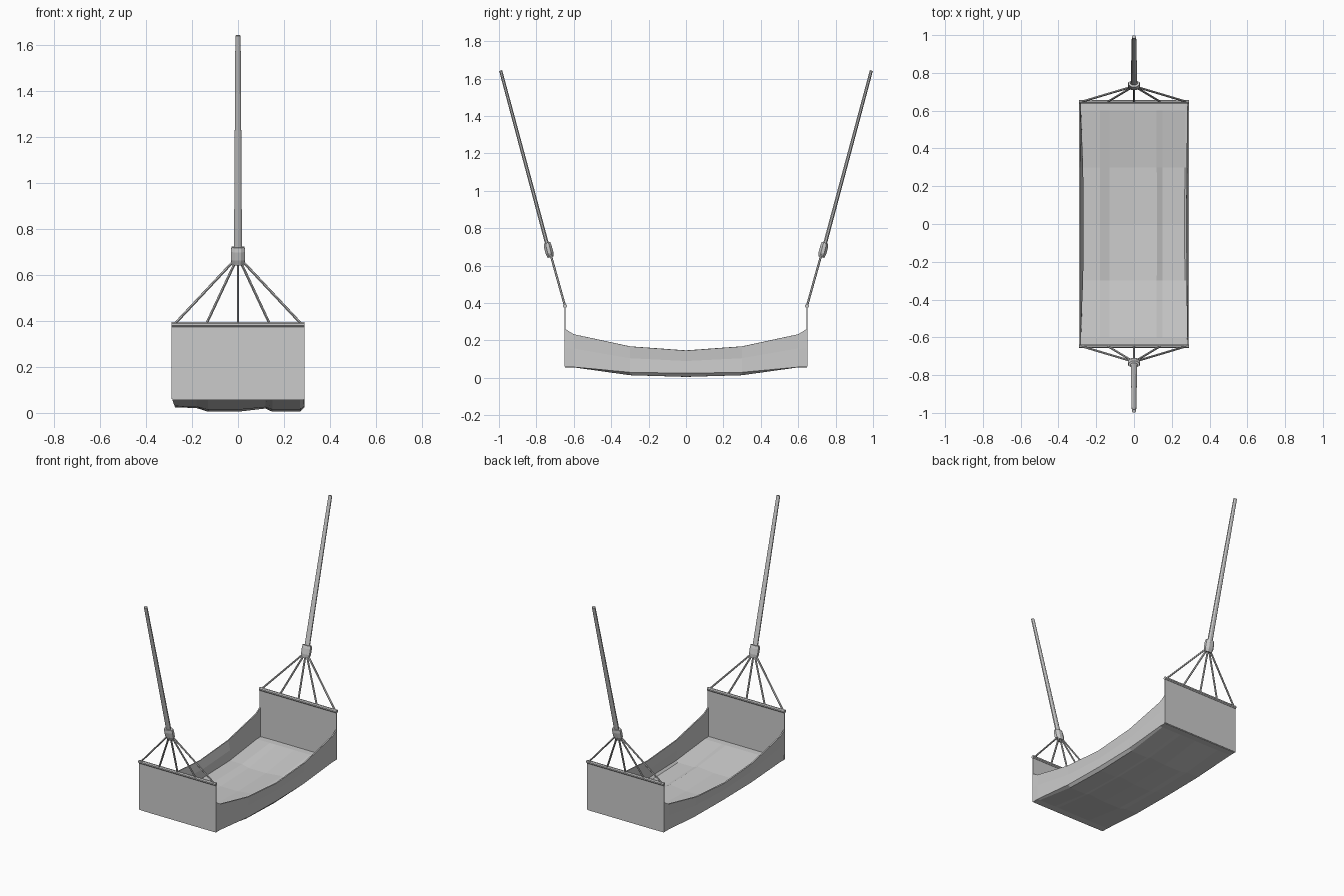
import bpy
from mathutils import Vector, Matrix

if "Cube" in bpy.data.objects:
    bpy.data.objects.remove(bpy.data.objects["Cube"])


def mesh_object(name, verts, faces):
    me = bpy.data.meshes.new(name)
    me.from_pydata([tuple(v) for v in verts], [], faces)
    me.update()
    ob = bpy.data.objects.new(name, me)
    bpy.context.collection.objects.link(ob)
    return ob


def thicken(ob, t):
    mod = ob.modifiers.new("thickness", 'SOLIDIFY')
    mod.thickness = t
    mod.offset = 0


def tube(name, rings, sides):
    """Lofted capped tube; each ring is (centre, x radius, depth radius)."""
    import math
    d = (Vector(rings[-1][0]) - Vector(rings[0][0])).normalized()
    u = Vector((1, 0, 0)) if abs(d.x) < 0.9 else Vector((0, 1, 0))
    u = (u - d * u.dot(d)).normalized()
    w = d.cross(u)
    verts = []
    for c, rx, ry in rings:
        for i in range(sides):
            a = 2 * math.pi * (i + 0.5) / sides
            verts.append(Vector(c) + u * rx * math.cos(a) + w * ry * math.sin(a))
    n = len(rings)
    faces = [(r * sides + i, r * sides + (i + 1) % sides,
              (r + 1) * sides + (i + 1) % sides, (r + 1) * sides + i)
             for r in range(n - 1) for i in range(sides)]
    faces += [tuple(reversed(range(sides))), tuple(range((n - 1) * sides, n * sides))]
    return mesh_object(name, verts, faces)


# Sagging cloth bed: floor and side walls lofted along y
# station: y, floor z, wall middle z, wall top z, wrinkle strength
stations = [(-0.647, 0.06, 0.16, 0.262, 0), (-0.6, 0.06, 0.157, 0.233, 0),
            (-0.3, 0.018, 0.105, 0.168, 0.8), (0, 0.009, 0.09, 0.146, 1),
            (0.3, 0.018, 0.105, 0.168, 0.8), (0.6, 0.06, 0.157, 0.233, 0),
            (0.647, 0.06, 0.16, 0.262, 0)]
floor = [(-0.283, 0.018), (-0.18, 0.016), (-0.13, 0), (0, 0),
         (0.12, 0.014), (0.15, 0), (0.27, 0), (0.285, 0.017)]
verts = []
for y, zf, zm, zt, k in stations:
    verts += [(-0.286, y, zt), (-0.286 + 0.016 * k, y, zm)]
    verts += [(x + (0.012 * k if x == -0.283 else 0), y, zf + dz * k) for x, dz in floor]
    verts += [(0.286 - 0.006 * k, y, zm), (0.286, y, zt)]
cols = len(floor) + 4
faces = [(r * cols + c, r * cols + c + 1, (r + 1) * cols + c + 1, (r + 1) * cols + c)
         for r in range(len(stations) - 1) for c in range(cols - 1)]
thicken(mesh_object("cloth_bed", verts, faces), 0.008)

for s, side in ((-1, "front"), (1, "back")):
    # Upright end panel and its spreader rod
    panel = mesh_object(side + "_end_panel",
                        [(-0.29, s * 0.647, 0.06), (0.29, s * 0.647, 0.06),
                         (0.29, s * 0.647, 0.385), (-0.29, s * 0.647, 0.385)], [(0, 1, 2, 3)])
    thicken(panel, 0.006)
    tube(side + "_spreader_rod", [((-0.29, s * 0.647, 0.385), 0.011, 0.011),
                                  ((0.29, s * 0.647, 0.385), 0.011, 0.011)], 8)
    # Fan of five cords
    for i in range(5):
        f = (i - 2) / 2
        tube(f"{side}_cord_{i + 1}", [((f * 0.275, s * 0.648, 0.388), 0.006, 0.006),
                                      ((f * 0.02, s * 0.724, 0.66), 0.006, 0.006)], 6)
    # Wrapped collar
    tube(side + "_collar", [((0, s * 0.724, 0.645), 0.026, 0.017),
                            ((0, s * 0.730, 0.668), 0.034, 0.023),
                            ((0, s * 0.739, 0.703), 0.034, 0.023),
                            ((0, s * 0.743, 0.722), 0.031, 0.019)], 8)
    # Long hanging rope
    tube(side + "_hanging_rope", [((0, s * 0.736, 0.69), 0.019, 0.011),
                                  ((0, s * 0.991, 1.643), 0.0125, 0.009)], 8)
